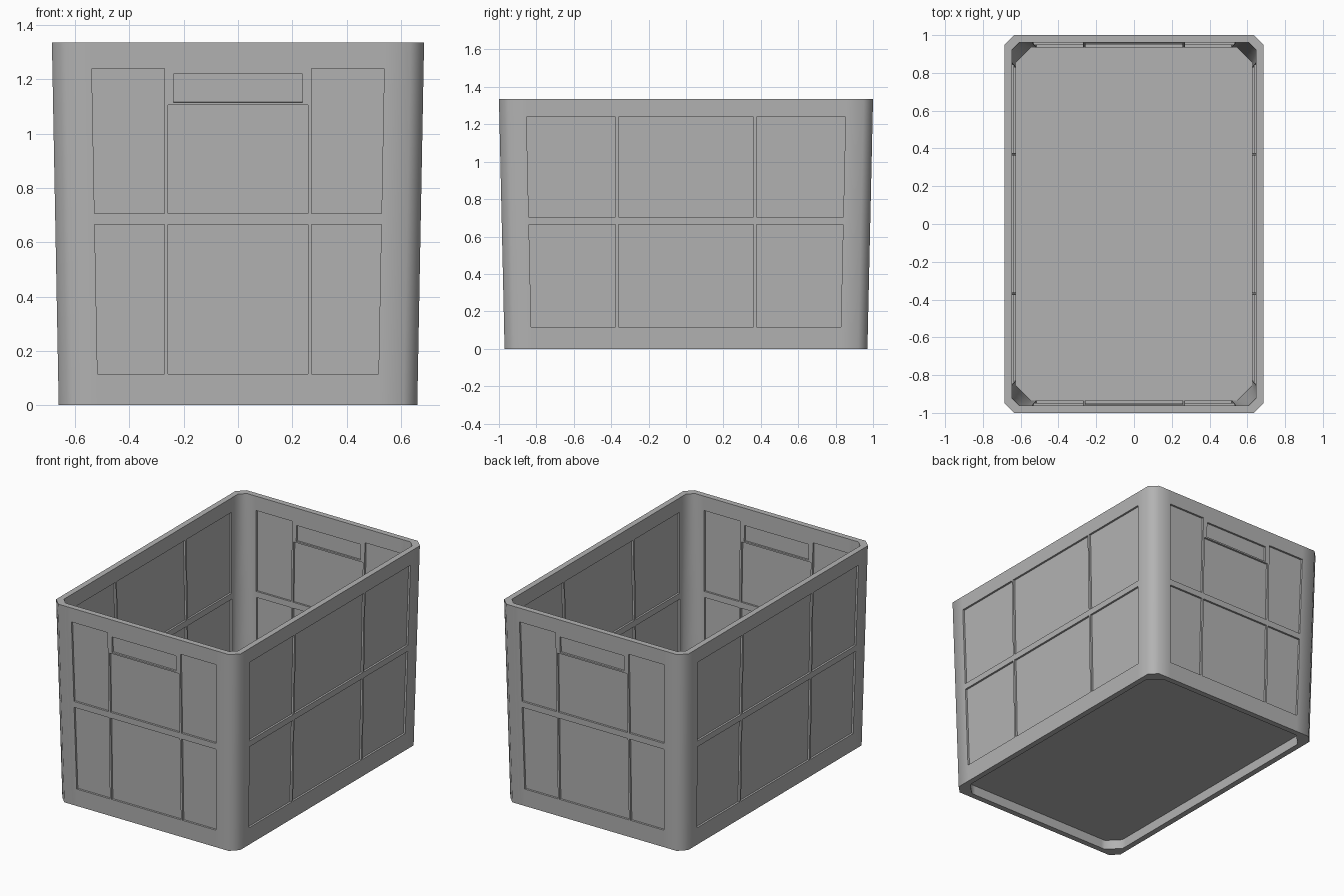
import bpy
import bmesh

if "Cube" in bpy.data.objects:
    bpy.data.objects.remove(bpy.data.objects["Cube"])

HEIGHT = 1.335
WALL = 0.038       # wall thickness
RECESS = 0.013     # panel depth on each side of the wall
ROWS = [0, 0.115, 0.665, 0.705, 1.105, 1.115, 1.22, 1.24, HEIGHT]

grey = bpy.data.materials.new("plastic_grey")
grey.use_nodes = True
colour = (0.45, 0.45, 0.45, 1)
grey.diffuse_color = colour
grey.node_tree.nodes["Principled BSDF"].inputs["Base Color"].default_value = colour


def finish(bm, name):
    mesh = bpy.data.meshes.new(name)
    bm.to_mesh(mesh)
    bm.free()
    obj = bpy.data.objects.new(name, mesh)
    bpy.context.collection.objects.link(obj)
    mesh.materials.append(grey)
    bpy.ops.object.select_all(action='DESELECT')
    obj.select_set(True)
    bpy.context.view_layer.objects.active = obj
    bpy.ops.object.shade_smooth_by_angle(angle=1.0)
    return obj


def half_sizes(z, inset):
    t = z / HEIGHT
    return 0.66 + 0.025 * t - inset, 0.97 + 0.03 * t - inset


def ring(z, inset, chamfer, handle=False):
    """One loop around the tapered box, with a column at every panel edge."""
    hx, hy = half_sizes(z, inset)
    points = []
    for side in range(4):
        short = side % 2 == 0
        half, out = (hx, hy) if short else (hy, hx)
        panel_end = half + inset - 0.145
        rib_in, rib_out = (0.257, 0.27) if short else (0.362, 0.376)
        if handle and short:
            rib_in = 0.238
        cols = [rib_in, rib_out, panel_end, half - chamfer]
        for u in [-c for c in reversed(cols)] + cols:
            x, y = u, -out
            for _ in range(side):
                x, y = -y, x
            points.append((x, y, z))
    return points


# Crate walls: outer and inner skins joined at both rims
bm = bmesh.new()
skins = []
panels = []
for inset in (0, WALL):
    loops = []
    for i, z in enumerate(ROWS):
        chamfer = 0.05 if inset == 0 else 0.04 + 0.04 * (1 - z / HEIGHT)
        pts = ring(z, inset, chamfer, handle=i in (5, 6))
        loops.append([bm.verts.new(p) for p in pts])
    skins.append(loops)
    n = len(loops[0])
    for i in range(len(ROWS) - 1):
        for j in range(n):
            k = (j + 1) % n
            quad = [loops[i][j], loops[i][k], loops[i + 1][k], loops[i + 1][j]]
            face = bm.faces.new(quad if inset == 0 else quad[::-1])
            side, col = divmod(j, 8)
            rows = (1, 3, 4, 5, 6)
            if side % 2 == 0 and col == 3:
                rows = (1, 3, 5)      # end walls have a grip panel
            if col in (1, 3, 5) and i in rows:
                panels.append(face)

outer, inner = skins
for j in range(n):
    k = (j + 1) % n
    bm.faces.new([outer[-1][j], outer[-1][k], inner[-1][k], inner[-1][j]])
    bm.faces.new([outer[0][k], outer[0][j], inner[0][j], inner[0][k]])
bm.normal_update()

# Recessed panels on both sides of each wall
bmesh.ops.inset_region(bm, faces=panels, thickness=0, depth=-RECESS,
                       use_even_offset=True, use_boundary=True)
finish(bm, "crate_walls")

# Floor slab, raised above the bottom rim
bm = bmesh.new()
levels = [[bm.verts.new(p) for p in ring(z, WALL - 0.005, 0.075)]
          for z in (0.065, 0.1)]
bm.faces.new(levels[0][::-1])
bm.faces.new(levels[1])
for j in range(n):
    k = (j + 1) % n
    bm.faces.new([levels[0][j], levels[0][k], levels[1][k], levels[1][j]])
finish(bm, "crate_floor")
